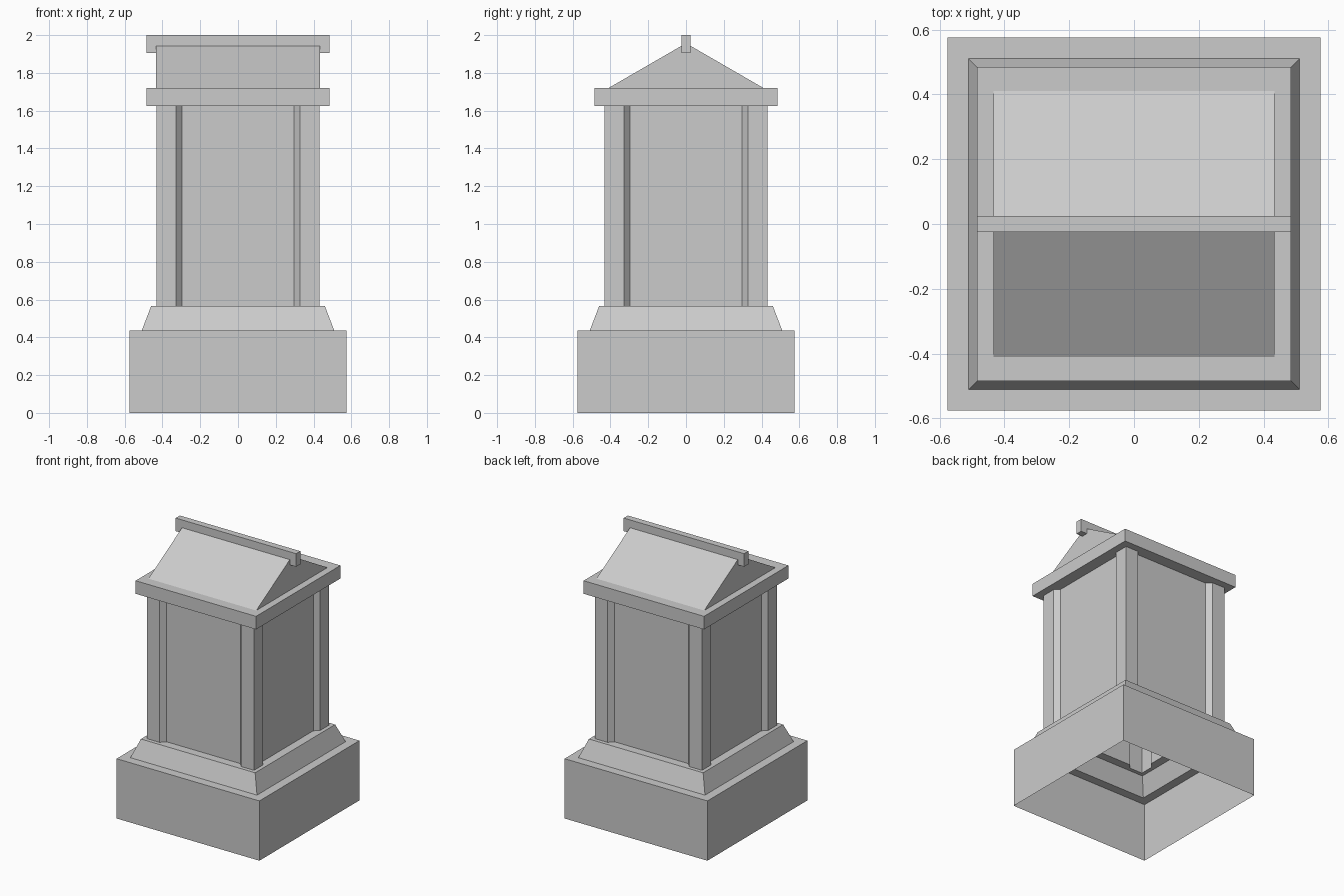
import bpy
import bmesh

cube = bpy.data.objects.get("Cube")
if cube:
    bpy.data.objects.remove(cube, do_unlink=True)

STONE = (0.6, 0.6, 0.6, 1.0)
stone = bpy.data.materials.new("grey_stone")
stone.use_nodes = True
stone.diffuse_color = STONE
stone.node_tree.nodes["Principled BSDF"].inputs["Base Color"].default_value = STONE


def add_object(name, bm):
    mesh = bpy.data.meshes.new(name)
    bm.to_mesh(mesh)
    bm.free()
    mesh.materials.append(stone)
    obj = bpy.data.objects.new(name, mesh)
    bpy.context.collection.objects.link(obj)
    return obj


def loft(name, loops, cap_top=False):
    """Join counter-clockwise (outline, height) loops, bottom to top, into an open shell."""
    bm = bmesh.new()
    rings = [[bm.verts.new((x, y, z)) for x, y in outline] for outline, z in loops]
    for low, high in zip(rings, rings[1:]):
        for i in range(len(low)):
            j = (i + 1) % len(low)
            bm.faces.new((low[i], low[j], high[j], high[i]))
    if cap_top:
        bm.faces.new(rings[-1])
    return add_object(name, bm)


def four_corners(points):
    """Repeat the points of one corner around the centre in quarter turns."""
    outline = []
    for _ in range(4):
        outline += points
        points = [(-y, x) for x, y in points]
    return outline


def square(h):
    return four_corners([(h, h)])


# Hollow plinth with a sloped skirt, open underneath
SKIRT, SKIRT_TOP = 0.46, 0.565
loft("plinth", [(square(0.575), 0), (square(0.575), 0.435),
                (square(0.51), 0.435), (square(SKIRT), SKIRT_TOP)])

# Shaft: corner posts with splayed edges and recessed panels
POST, PANEL, INNER, OUTER = 0.432, 0.398, 0.297, 0.328
CAP, CAP_LOW, CAP_HIGH = 0.485, 1.625, 1.72
shaft = four_corners([(PANEL, INNER), (POST, OUTER), (POST, POST),
                      (OUTER, POST), (INNER, PANEL)])


def shaft_square(h):
    """Square outline with one point for every point of the shaft."""
    return four_corners([(h, INNER), (h, OUTER), (h, h), (OUTER, h), (INNER, h)])


loft("shaft", [(shaft_square(SKIRT), SKIRT_TOP), (shaft, SKIRT_TOP),
               (shaft, CAP_LOW), (shaft_square(CAP), CAP_LOW)])

# Flat cap slab
loft("cap_slab", [(square(CAP), CAP_LOW), (square(CAP), CAP_HIGH)], cap_top=True)

# Gabled roof
bm = bmesh.new()
ends = [[bm.verts.new((x, y, z)) for y, z in
         ((-0.41, CAP_HIGH), (0.41, CAP_HIGH), (0, 1.957))] for x in (-0.434, 0.434)]
(a, b, c), (d, e, f) = ends
for face in ((a, c, b), (d, e, f), (a, d, f, c), (b, c, f, e)):
    bm.faces.new(face)
add_object("gable_roof", bm)

# Ridge beam
bm = bmesh.new()
bmesh.ops.create_cube(bm, size=1)
bmesh.ops.scale(bm, vec=(2 * CAP, 0.048, 0.095), verts=bm.verts)
bmesh.ops.translate(bm, vec=(0, 0, 1.9525), verts=bm.verts)
add_object("ridge_beam", bm)
